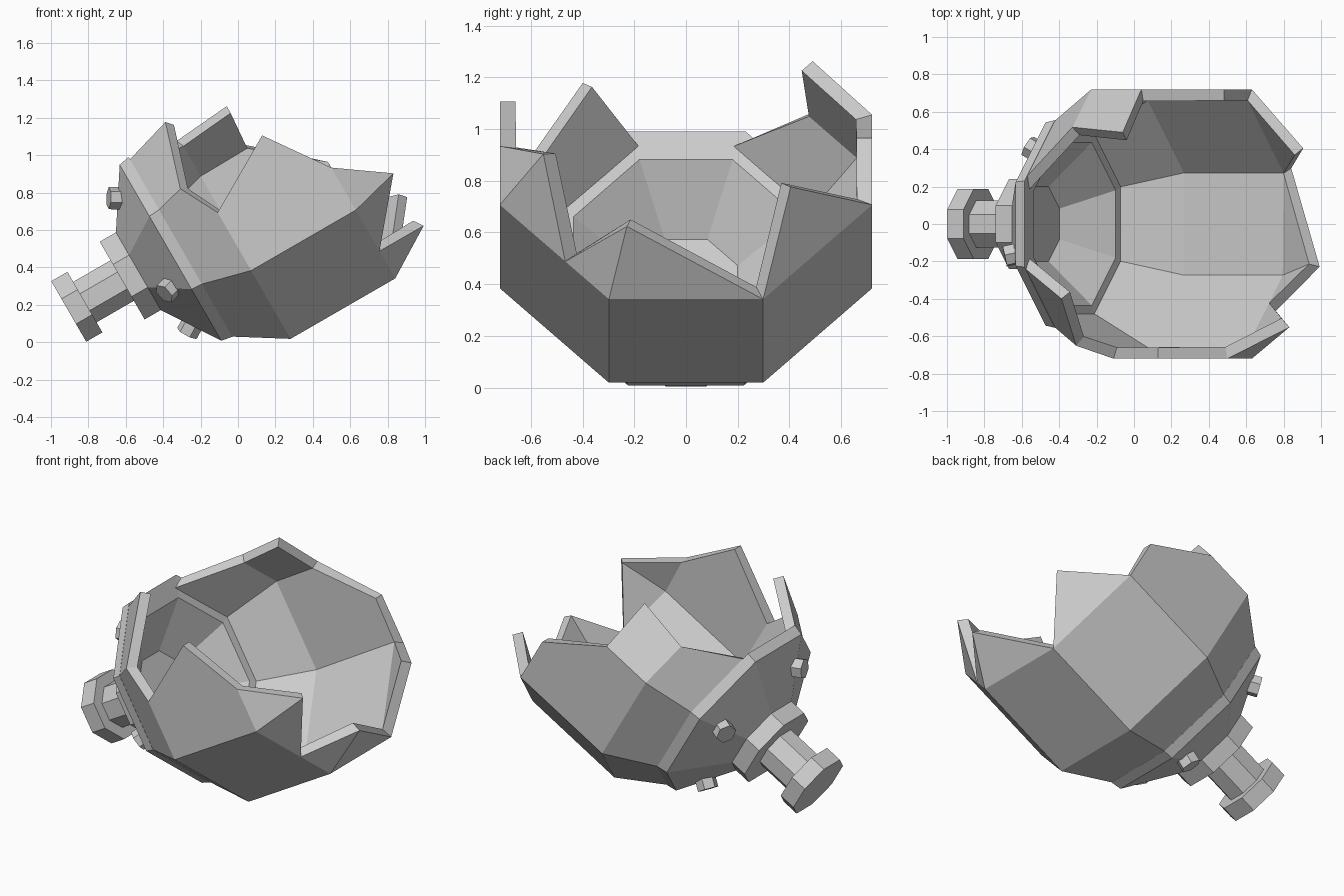
import bpy, bmesh, math
from mathutils import Matrix, Vector

if "Cube" in bpy.data.objects:
    bpy.data.objects.remove(bpy.data.objects["Cube"])

# Tilted axis: local x runs along the axis (t), y sideways, z across it
TILT = Matrix.Translation((-0.905, 0, 0.165)) @ Matrix.Rotation(math.radians(-30), 4, 'Y')
C = math.cos(math.pi / 8)


def corner(t, apothem, k):
    a = math.pi / 8 + k * math.pi / 4
    return Vector((t, apothem / C * math.cos(a), apothem / C * math.sin(a)))


def finish(name, bm):
    bm.transform(TILT)
    me = bpy.data.meshes.new(name)
    bm.to_mesh(me)
    bm.free()
    ob = bpy.data.objects.new(name, me)
    bpy.context.collection.objects.link(ob)
    return ob


def lathe(name, profile):
    """Closed eight-sided turned part from (t, apothem) pairs."""
    bm = bmesh.new()
    rings = [[bm.verts.new(corner(t, r, k)) for k in range(8)] for t, r in profile]
    for a, b in zip(rings, rings[1:]):
        for k in range(8):
            j = (k + 1) % 8
            bm.faces.new((a[k], a[j], b[j], b[k]))
    bm.faces.new(rings[0])
    bm.faces.new(rings[-1])
    bmesh.ops.recalc_face_normals(bm, faces=bm.faces)
    return finish(name, bm)


# Neck: knob, stem and collar
lathe("neck", [(0, .187), (.1, .187), (.1, .125), (.33, .125), (.33, .24), (.435, .24)])

# Dished cap with flat rim
lathe("cap", [(.42, .235), (.43, .24), (.628, .543), (.69, .555), (.68, .435), (.47, .2)])

# Bolts on four cone corners
for i in range(4):
    a = math.pi / 8 + i * math.pi / 2
    out = Vector((0, math.cos(a), math.sin(a)))
    axis = Vector((-.836, 0, 0)) + out * .55
    rot = axis.to_track_quat('Z', 'Y').to_matrix().to_4x4()
    bm = bmesh.new()
    bmesh.ops.create_cone(bm, cap_ends=True, segments=6, radius1=.06, radius2=.06, depth=.1,
                          matrix=Matrix.Translation(Vector((.53, 0, 0)) + out * .425) @ rot)
    finish("bolt", bm)

# Broken eight-sided shell: full panels plus ragged shards
RINGS = [(.65, .5285), (.954, .72), (1.6, .72), (1.8725, .552)]


def V(i, k):
    return corner(*RINGS[i], k % 8)


def mix(a, b, f):
    return a.lerp(b, f)


P = mix(V(1, 3), V(1, 2), .76)        # front upper spike
E = mix(V(0, 3), V(1, 3), .64)
Q = Vector((.954, -.72, .06))         # front notch
R = Vector((1.366, -.72, .298))       # front peak
S = Vector((1.6, -.72, -.036))
M = mix(V(2, 4), V(2, 5), .6)         # low front notch
P2 = mix(V(1, 0), V(1, 1), .48)       # back upper shard
TIP = Vector((1.28, .49, .528))
U = mix(V(1, 0), V(2, 0), .478)
S2 = Vector((1.6, .72, 0))
N = mix(V(3, 6), V(3, 7), .545)       # low back spike

panels = [
    # lower taper
    [V(0, 7), V(1, 7), V(1, 0), V(0, 0)],
    [V(0, 0), V(1, 0), P2, V(0, 1)],
    [V(0, 2), P, E, V(0, 3)],
    [V(0, 3), E, Q, V(1, 4), V(0, 4)],
    # middle wall
    [V(1, 7), V(2, 7), S2, U, V(1, 0)],
    [V(1, 0), U, TIP, P2],
    [V(1, 4), Q, R, S, V(2, 4)],
    [V(1, 4), V(2, 4), M, V(2, 5), V(1, 5)],
    # upper taper shards
    [V(2, 4), V(3, 4), S],
    [V(2, 4), V(3, 4), M],
    [M, V(3, 5), V(2, 5)],
    [V(2, 5), V(3, 5), V(2, 6)],
    [V(2, 6), N, V(2, 7)],
]
for k in (4, 5, 6):
    panels.append([V(0, k), V(1, k), V(1, k + 1), V(0, k + 1)])
for k in (5, 6):
    panels.append([V(1, k), V(2, k), V(2, k + 1), V(1, k + 1)])

bm = bmesh.new()
for pts in panels:
    bm.faces.new([bm.verts.new(p) for p in pts])
bmesh.ops.remove_doubles(bm, verts=bm.verts, dist=.0005)
bm.normal_update()
for f in bm.faces:
    c = f.calc_center_median()
    if f.normal.y * c.y + f.normal.z * c.z < 0:
        f.normal_flip()
shell = finish("broken_shell", bm)
mod = shell.modifiers.new("thickness", 'SOLIDIFY')
mod.thickness = .06
mod.offset = -1
mod.use_even_offset = True
